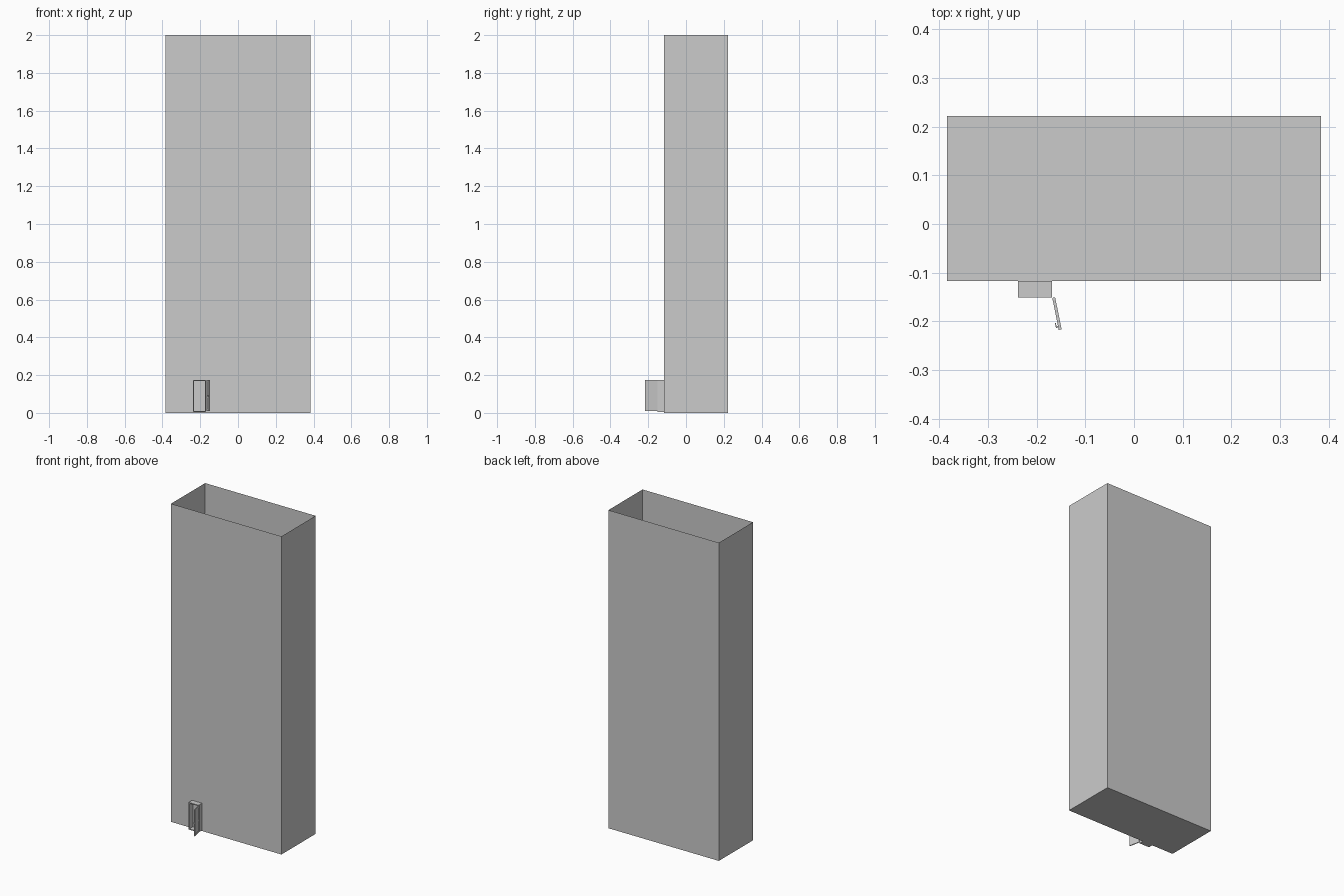
import bpy, bmesh, math
from mathutils import Matrix, Vector

if "Cube" in bpy.data.objects:
    bpy.data.objects.remove(bpy.data.objects["Cube"])


def make_object(name, bm):
    mesh = bpy.data.meshes.new(name)
    bm.to_mesh(mesh)
    bm.free()
    obj = bpy.data.objects.new(name, mesh)
    bpy.context.collection.objects.link(obj)
    return obj


def add_box(bm, lo, hi):
    lo, hi = Vector(lo), Vector(hi)
    m = Matrix.Translation((lo + hi) / 2) @ Matrix.Diagonal((*(hi - lo), 1))
    return bmesh.ops.create_cube(bm, size=1, matrix=m)["verts"]


# Tall single-skin shell, closed below and open above
bm = bmesh.new()
add_box(bm, (-0.384, -0.117, 0), (0.384, 0.222, 2))
top = [f for f in bm.faces if f.normal.z > 0.9]
bmesh.ops.delete(bm, geom=top, context='FACES_ONLY')
make_object("tower_shell", bm)

# Door frame: two jambs, head and threshold
X0, X1, Y0, Y1, Z0, Z1, T = -0.238, -0.169, -0.151, -0.117, 0.004, 0.175, 0.006
bm = bmesh.new()
add_box(bm, (X0, Y0, Z0), (X0 + T, Y1, Z1))
add_box(bm, (X1 - T, Y0, Z0), (X1, Y1, Z1))
add_box(bm, (X0 + T, Y0, Z1 - T), (X1 - T, Y1, Z1))
add_box(bm, (X0 + T, Y0, Z0), (X1 - T, Y1, Z0 + T))
make_object("door_frame", bm)

# Door leaf in local space: hinge at the origin, width along -y
W, D, B, H, S = 0.067, 0.006, 0.01, 0.175, 0.01
hinge = Matrix.Translation((-0.168, -0.152, 0)) @ Matrix.Rotation(math.radians(11.5), 4, 'Z')
bm = bmesh.new()
for y in (-W, -S):
    add_box(bm, (0, y, B), (D, y + S, H))
for z in (B, 0.08, H - S):
    add_box(bm, (0, -W + S, z), (D, -S, z + S))
# Recessed panel
add_box(bm, (0.0015, -W + S, B + S), (D - 0.0015, -S, H - S))
make_object("open_door", bm).matrix_world = hinge

# Door handle on the inner face
bm = bmesh.new()
add_box(bm, (-0.003, -0.062, 0.087), (0, -0.059, 0.091))
add_box(bm, (-0.005, -0.062, 0.087), (-0.003, -0.052, 0.091))
make_object("door_handle", bm).matrix_world = hinge
